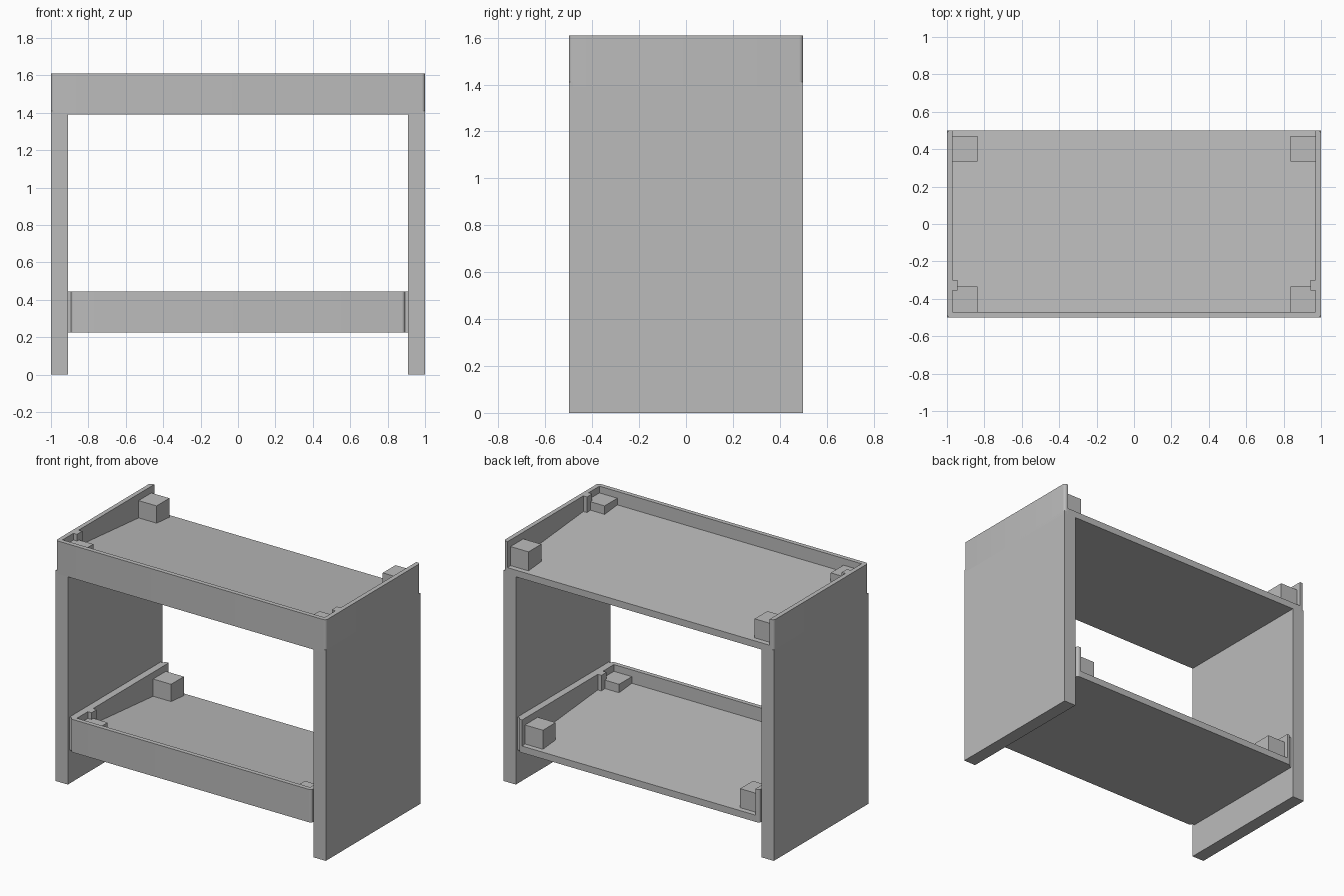
import bpy, bmesh, math
from mathutils import Vector

cube = bpy.data.objects.get("Cube")
if cube:
    bpy.data.objects.remove(cube, do_unlink=True)

grey = bpy.data.materials.new("plain grey")
grey.use_nodes = True
grey.diffuse_color = (0.5, 0.5, 0.5, 1)
grey.node_tree.nodes["Principled BSDF"].inputs["Base Color"].default_value = (0.5, 0.5, 0.5, 1)

DEPTH = 0.5      # half depth
RIM = 0.03       # rim wall thickness
HEIGHT = 0.22    # tray height
CORNER = 0.018   # outer corner radius


def prism(name, points, direction):
    """Extrude a closed 3D outline along a direction."""
    mesh = bpy.data.meshes.new(name)
    bm = bmesh.new()
    face = bm.faces.new([bm.verts.new(p) for p in points])
    result = bmesh.ops.extrude_face_region(bm, geom=[face], use_keep_orig=True)
    moved = [g for g in result["geom"] if isinstance(g, bmesh.types.BMVert)]
    bmesh.ops.translate(bm, verts=moved, vec=Vector(direction))
    bmesh.ops.recalc_face_normals(bm, faces=bm.faces)
    bm.to_mesh(mesh)
    bm.free()
    obj = bpy.data.objects.new(name, mesh)
    bpy.context.collection.objects.link(obj)
    mesh.materials.append(grey)
    return obj


def box(name, x, y, z):
    (x0, x1), (y0, y1), (z0, z1) = sorted(x), sorted(y), sorted(z)
    base = [(x0, y0, z0), (x1, y0, z0), (x1, y1, z0), (x0, y1, z0)]
    return prism(name, base, (0, 0, z1 - z0))


def corner(cx, cy, start):
    """Quarter arc of the outer rim corner."""
    return [(cx + CORNER * math.cos(a), cy + CORNER * math.sin(a))
            for a in (math.radians(start + 15 * i) for i in range(7))]


def floor_height(y):
    """Floor rises gently from the open back to the front."""
    return 0.045 + 0.088 * (DEPTH - y)


def tray(name, half, base):
    inner = half - RIM
    rib = inner - 0.027

    # Right half of the U-shaped rim, front to back, then the inside with its rib
    outside = corner(half - CORNER, CORNER - DEPTH, -90) + corner(half - CORNER, DEPTH - CORNER, 0)
    outside[-1] = (half - CORNER, DEPTH)
    inside = [(inner, DEPTH), (inner, -0.3), (rib, -0.3), (rib, -0.355),
              (inner, -0.355), (inner, RIM - DEPTH)]
    right = outside + inside
    outline = right + [(-x, y) for x, y in reversed(right)]
    rim = prism(name + "_rim", [(x, y, base) for x, y in outline], (0, 0, HEIGHT))
    bpy.ops.object.select_all(action="DESELECT")
    rim.select_set(True)
    bpy.context.view_layer.objects.active = rim
    bpy.ops.object.shade_smooth_by_angle(angle=math.radians(30))

    # Wedge-shaped floor
    front = RIM - DEPTH
    profile = [(front, 0), (DEPTH, 0), (DEPTH, floor_height(DEPTH)), (front, floor_height(front))]
    prism(name + "_floor", [(-inner, y, base + z) for y, z in profile], (2 * inner, 0, 0))

    # Level corner blocks, sunk into the sloping floor
    for side, sign in (("left", 1), ("right", -1)):
        for end, y0 in (("front", front), ("back", 0.335)):
            box(f"{name}_{end}_{side}_block", (sign * inner, sign * (inner - 0.133)),
                (y0, y0 + 0.135), (base + 0.03, base + 0.175))


tray("upper_tray", 1.0, 1.39)
tray("lower_tray", 0.893, 0.225)

# Side panels, with spacers holding the lower tray
for side, sign in (("left", 1), ("right", -1)):
    box(side + "_panel", (sign * 0.91, sign), (-DEPTH, DEPTH), (0, 1.41))
    box(side + "_spacer", (sign * 0.893, sign * 0.91), (CORNER - DEPTH, DEPTH - CORNER),
        (0.225, 0.225 + HEIGHT))
